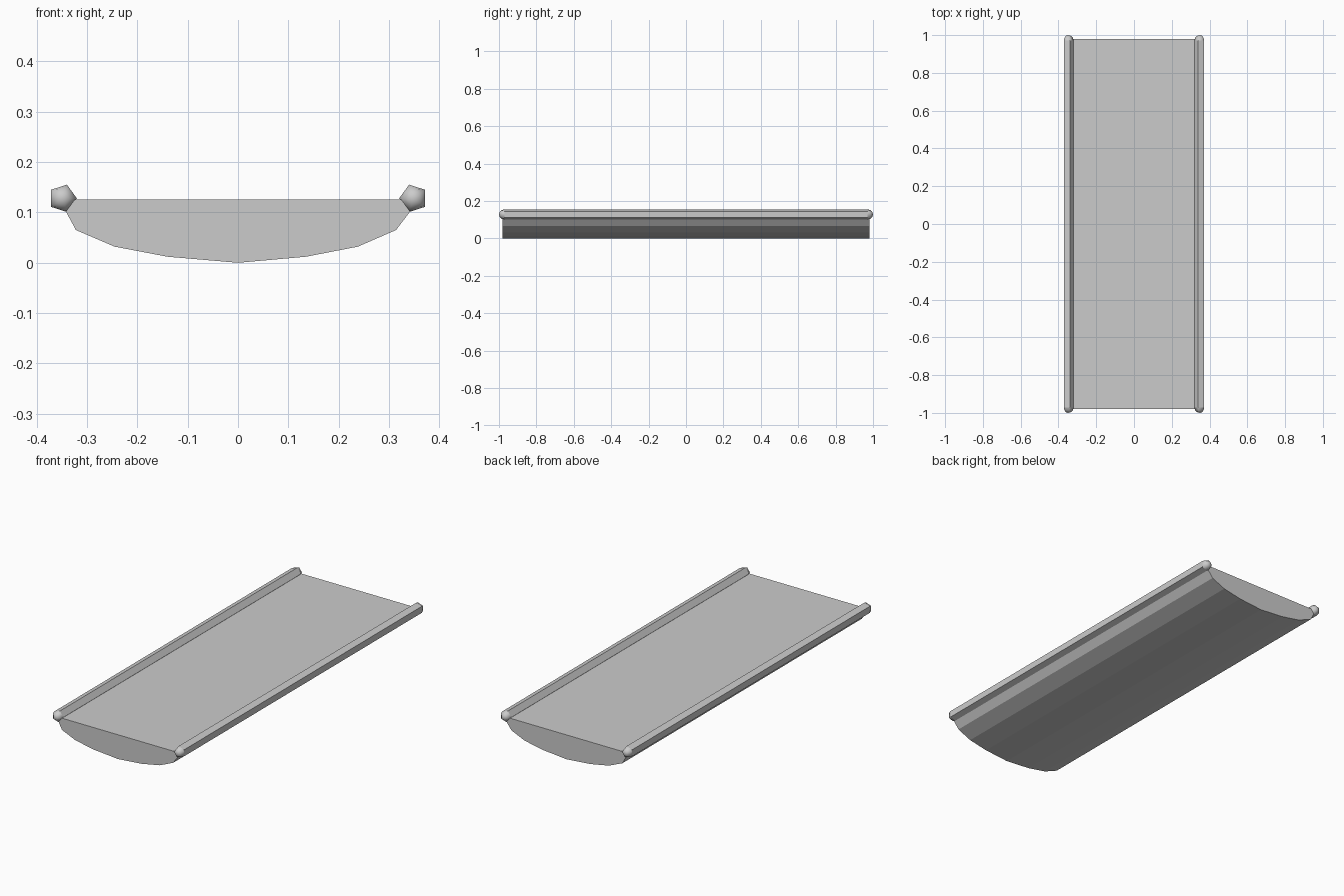
import bpy, bmesh, math

if "Cube" in bpy.data.objects:
    bpy.data.objects.remove(bpy.data.objects["Cube"])

grey = bpy.data.materials.new("plain grey")
grey.diffuse_color = (0.6, 0.6, 0.6, 1)
grey.use_nodes = True
grey.node_tree.nodes["Principled BSDF"].inputs["Base Color"].default_value = grey.diffuse_color


def finish(name, bm):
    bmesh.ops.recalc_face_normals(bm, faces=bm.faces)
    me = bpy.data.meshes.new(name)
    bm.to_mesh(me)
    bm.free()
    me.materials.append(grey)
    ob = bpy.data.objects.new(name, me)
    bpy.context.collection.objects.link(ob)
    return ob


# Curved-bottom bed: profile extruded along y
profile = [(-0.345, 0.126), (-0.342, 0.102), (-0.322, 0.065), (-0.245, 0.032),
           (-0.14, 0.012), (0, 0), (0.135, 0.012), (0.238, 0.032),
           (0.314, 0.065), (0.342, 0.102), (0.345, 0.126)]
bm = bmesh.new()
face = bm.faces.new([bm.verts.new((x, -0.98, z)) for x, z in profile])
ext = bmesh.ops.extrude_face_region(bm, geom=[face], use_keep_orig=True)
bmesh.ops.translate(bm, vec=(0, 1.96, 0),
                    verts=[g for g in ext["geom"] if isinstance(g, bmesh.types.BMVert)])
finish("bed", bm)


# Five-sided rails with rounded, smooth end caps
def rail(name, side):
    r, cx, cz = 0.0286, 0.3487, 0.128
    caps = [math.radians(a) for a in (0, 30, 60)]
    rings = [(-1 + r - r * math.sin(a), r * math.cos(a)) for a in reversed(caps)]
    rings += [(1 - r + r * math.sin(a), r * math.cos(a)) for a in caps]
    bm = bmesh.new()
    loops = []
    for y, rad in rings:
        loops.append([bm.verts.new((side * (cx - rad * math.cos(i * math.tau / 5)), y,
                                    cz + rad * math.sin(i * math.tau / 5))) for i in range(5)])
    for k, (a, b) in enumerate(zip(loops, loops[1:])):
        for i in range(5):
            j = (i + 1) % 5
            bm.faces.new((a[i], a[j], b[j], b[i])).smooth = k != 2
    for loop, y in ((loops[0], -1), (loops[-1], 1)):
        tip = bm.verts.new((side * cx, y, cz))
        for i in range(5):
            bm.faces.new((loop[i], loop[(i + 1) % 5], tip)).smooth = True
    # keep the long sides crisp
    for e in bm.edges:
        if any(not f.smooth for f in e.link_faces):
            e.smooth = False
    finish(name, bm)


rail("left_rail", -1)
rail("right_rail", 1)
